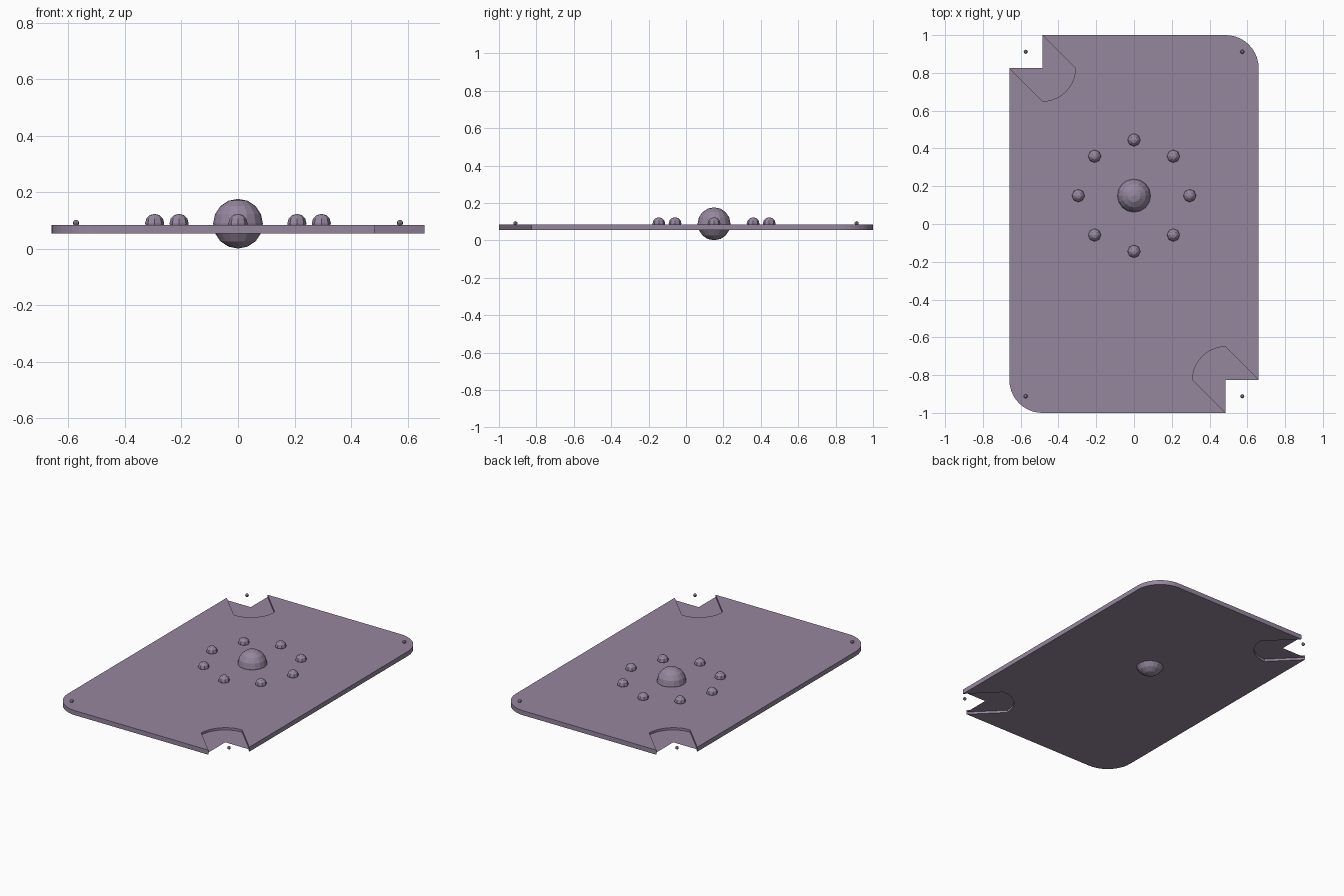
import bpy, bmesh
from math import cos, sin, pi, radians

if "Cube" in bpy.data.objects:
    bpy.data.objects.remove(bpy.data.objects["Cube"])

W, H, R = 0.66, 1.0, 0.175          # half width, half length, corner radius
Z0, Z1 = 0.055, 0.085               # plate underside and top
CY = 0.15                           # centre of the stud ring

mat = bpy.data.materials.new("muted_purple")
mat.diffuse_color = (0.30, 0.24, 0.34, 1)
mat.use_nodes = True
mat.node_tree.nodes["Principled BSDF"].inputs["Base Color"].default_value = mat.diffuse_color


def arc(cx, cy, a0, a1, n=10):
    return [(cx + R * cos(radians(a0 + (a1 - a0) * i / n)),
             cy + R * sin(radians(a0 + (a1 - a0) * i / n))) for i in range(n + 1)]


def turned(pts):
    return [(-x, -y) for x, y in pts]


def sheet(name, pts, z, height=0.0):
    bm = bmesh.new()
    face = bm.faces.new([bm.verts.new((x, y, z)) for x, y in pts])
    if height:
        ext = bmesh.ops.extrude_face_region(bm, geom=[face])
        verts = [v for v in ext["geom"] if isinstance(v, bmesh.types.BMVert)]
        bmesh.ops.translate(bm, verts=verts, vec=(0, 0, height))
        bmesh.ops.recalc_face_normals(bm, faces=bm.faces)
    me = bpy.data.meshes.new(name)
    bm.to_mesh(me)
    bm.free()
    me.materials.append(mat)
    ob = bpy.data.objects.new(name, me)
    bpy.context.collection.objects.link(ob)
    return ob


def ball(name, loc, radius, segments, rings):
    bpy.ops.mesh.primitive_uv_sphere_add(segments=segments, ring_count=rings,
                                         radius=radius, location=loc)
    ob = bpy.context.object
    ob.name = name
    ob.data.materials.append(mat)


# Plate: two rounded corners, two corners with an inward scoop
cx, cy = W - R, H - R
scoop = [(-cx, H)] + arc(-cx, cy, 0, -90) + [(-W, cy)]
half = arc(cx, cy, 0, 90) + scoop
sheet("plate", half + turned(half), Z0, Z1 - Z0)

# Thin webs inside the scoops, leaving a square notch
web = scoop + [(-cx, cy)]
for side, pts in (("back_left", web), ("front_right", turned(web))):
    sheet("corner_web_" + side, pts, (Z0 + Z1) / 2)

# Large central dome, passing through the plate
ball("centre_dome", (0, CY, 0.089), 0.088, 16, 8)

# Ring of eight small studs
for i in range(8):
    a = i * pi / 4
    ball(f"ring_stud_{i + 1}", (0.295 * cos(a), CY + 0.295 * sin(a), 0.09), 0.034, 8, 6)

# Tiny corner pins
for sx in (-1, 1):
    for sy in (-1, 1):
        ball("corner_pin", (sx * 0.573, sy * 0.912, 0.092), 0.011, 8, 6)
